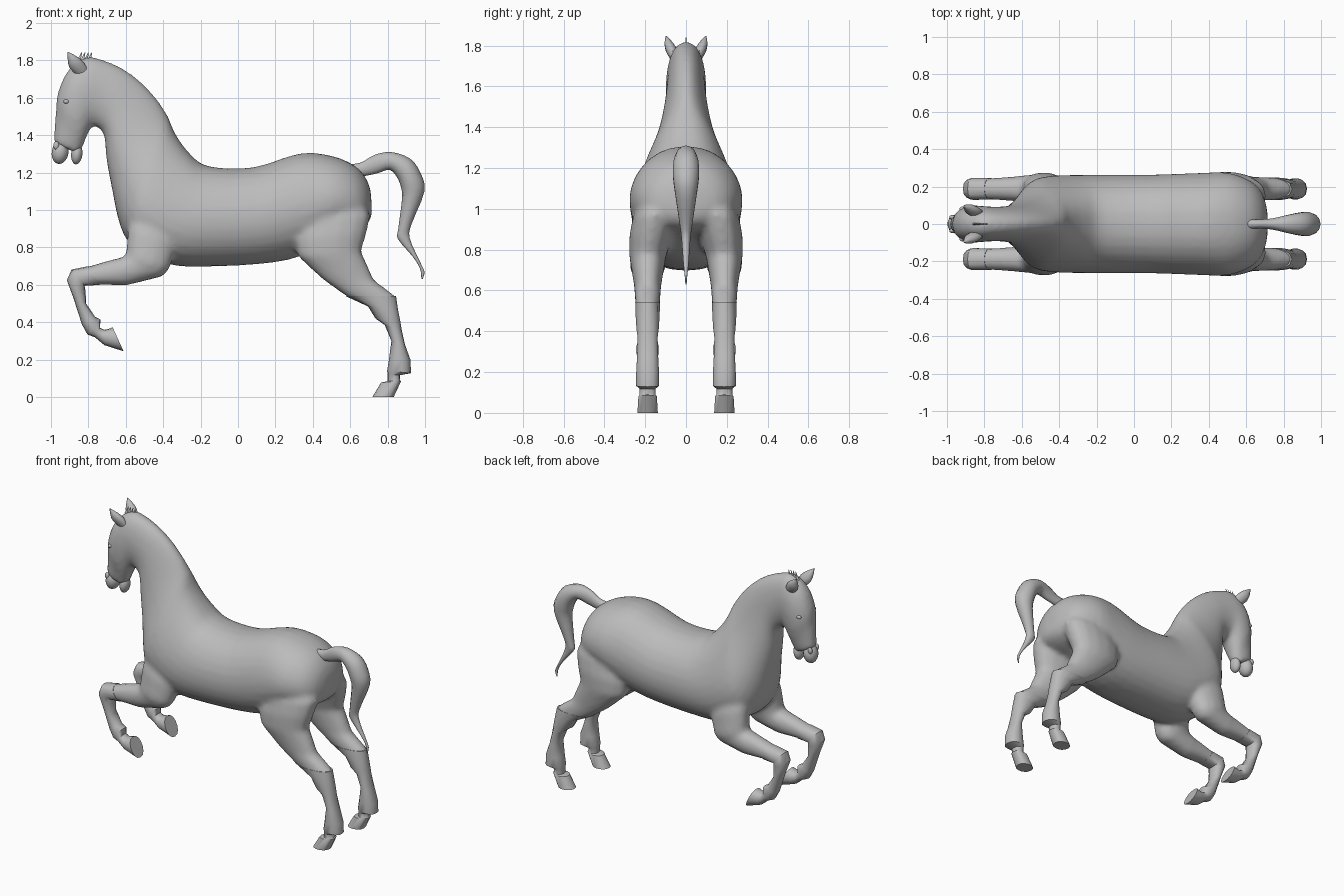
import bpy, bmesh, math
from mathutils import Vector

grey = bpy.data.materials.new("plain grey")
grey.diffuse_color = (0.5, 0.5, 0.5, 1)


def finish(name, bm, angle=50):
    bmesh.ops.recalc_face_normals(bm, faces=bm.faces)
    me = bpy.data.meshes.new(name)
    bm.to_mesh(me)
    bm.free()
    ob = bpy.data.objects.new(name, me)
    bpy.context.collection.objects.link(ob)
    me.materials.append(grey)
    bpy.ops.object.select_all(action='DESELECT')
    ob.select_set(True)
    bpy.context.view_layer.objects.active = ob
    bpy.ops.object.shade_smooth_by_angle(angle=math.radians(angle))
    return ob


def spline(rows, steps):
    """Catmull-Rom interpolation of ring rows."""
    out = []
    for i in range(len(rows) - 1):
        p = [rows[max(0, min(len(rows) - 1, i + k))] for k in (-1, 0, 1, 2)]
        for s in range(steps):
            t = s / steps
            out.append([0.5 * (2 * b + (c - a) * t + (2 * a - 5 * b + 4 * c - d) * t * t
                               + (3 * b - a - 3 * c + d) * t ** 3) for a, b, c, d in zip(*p)])
    return out + [rows[-1]]


def loft(name, rows, centre=lambda z: 0, sides=14, steps=1, power=1.0, angle=50):
    """Rows: top x, z, bottom x, z, half width and optional egg factor (wider below)."""
    bm = bmesh.new()
    rings = []
    for ax, az, bx, bz, w, *egg in spline(rows, steps):
        k = egg[0] if egg else 0
        y = centre((az + bz) / 2)
        ring = []
        for i in range(sides):
            t = 2 * math.pi * i / sides
            c, s = math.cos(t), math.sin(t)
            u = 0.5 + 0.5 * c
            s = math.copysign(abs(s) ** power, s)
            ring.append(bm.verts.new((bx + (ax - bx) * u, y + w * s * (1 - k * c),
                                      bz + (az - bz) * u)))
        rings.append(ring)
    for a, b in zip(rings, rings[1:]):
        for i in range(sides):
            j = (i + 1) % sides
            bm.faces.new((a[i], a[j], b[j], b[i]))
    bm.faces.new(rings[0])
    bm.faces.new(rings[-1])
    return finish(name, bm, angle)


def ball(name, loc, size, tilt=0):
    bm = bmesh.new()
    bmesh.ops.create_uvsphere(bm, u_segments=14, v_segments=10, radius=1)
    c, s = math.cos(tilt), math.sin(tilt)
    for v in bm.verts:
        x, y, z = (a * b for a, b in zip(v.co, size))
        v.co = Vector(loc) + Vector((x * c + z * s, y, z * c - x * s))
    return finish(name, bm)


# trunk, neck and head in one loft
body = loft("body_neck_and_head", [
    (.71, 1.10, .717, .98, .06, 0), (.685, 1.17, .695, .93, .155, .1),
    (.62, 1.24, .63, .89, .228, .1), (.50, 1.29, .50, .85, .274, .08),
    (.33, 1.303, .33, .752, .272, .05), (.08, 1.228, .12, .712, .264, .05),
    (-.16, 1.235, -.2, .697, .263, .08), (-.26, 1.305, -.36, .708, .258, .18),
    (-.335, 1.408, -.5, .765, .245, .32), (-.37, 1.493, -.592, .837, .222, .42),
    (-.405, 1.553, -.64, .95, .18, .42), (-.445, 1.608, -.673, 1.11, .14, .35),
    (-.51, 1.678, -.703, 1.27, .112, .25), (-.61, 1.753, -.713, 1.39, .097, .15),
    (-.73, 1.806, -.737, 1.432, .092, .05), (-.82, 1.814, -.777, 1.452, .095, 0),
    (-.912, 1.742, -.793, 1.427, .1, 0), (-.965, 1.62, -.813, 1.383, .092, 0),
    (-.975, 1.51, -.828, 1.342, .072, 0), (-.988, 1.36, -.85, 1.30, .052, 0)],
    sides=28, steps=3, power=.88)

# lips and chin
ball("upper_lip", (-.951, 0, 1.31), (.046, .052, .064), .15)
ball("chin", (-.862, 0, 1.30), (.031, .042, .056), .1)

# tail
loft("tail", [
    (.60, 1.245, .60, 1.18, .03), (.66, 1.255, .66, 1.18, .025),
    (.73, 1.295, .74, 1.195, .03), (.82, 1.31, .81, 1.215, .048),
    (.92, 1.275, .85, 1.175, .062), (.975, 1.20, .872, 1.12, .065),
    (.997, 1.10, .877, 1.06, .055), (.93, .93, .857, .90, .03),
    (.918, .85, .855, .845, .022), (.975, .72, .935, .75, .013),
    (.997, .67, .974, .685, .007), (.987, .63, .98, .632, .003)], steps=3)

# small spikes of hair on the poll
for i in range(4):
    x = -.80 - .018 * i
    loft("forelock_tuft", [(x - .012, 1.79, x + .012, 1.79, .007),
                           (x + .016, 1.842, x + .02, 1.842, .001)], sides=6)

hind = [  # thigh to hock, then cannon, fetlock and hoof
    (.38, 1.08, .64, 1.10, .08), (.30, .93, .71, .97, .108),
    (.295, .84, .69, .88, .108), (.32, .75, .66, .78, .091),
    (.45, .63, .73, .625, .068), (.575, .54, .845, .54, .062),
    (.695, .485, .855, .47, .06), (.735, .42, .867, .41, .056),
    (.785, .385, .875, .36, .05), (.82, .30, .893, .28, .052),
    (.807, .20, .922, .20, .057), (.797, .14, .925, .128, .057),
    (.80, .12, .866, .117, .04), (.80, .085, .865, .09, .04),
    (.765, .078, .872, .085, .046), (.718, 0, .832, 0, .051)]
fore = [  # shoulder to knee, then cannon, fetlock and hoof
    (-.54, 1.08, -.30, .98, .06), (-.59, .90, -.33, .80, .09),
    (-.60, .765, -.365, .685, .09), (-.615, .748, -.40, .645, .08),
    (-.67, .738, -.59, .597, .068), (-.80, .70, -.74, .60, .058),
    (-.89, .682, -.82, .595, .06), (-.915, .625, -.815, .565, .057),
    (-.88, .53, -.812, .50, .046), (-.835, .39, -.765, .43, .045),
    (-.805, .335, -.735, .415, .05), (-.765, .32, -.738, .37, .042),
    (-.735, .295, -.715, .36, .044), (-.715, .278, -.69, .365, .05),
    (-.612, .245, -.67, .373, .058)]

uppers = []
for side, word in ((1, "left"), (-1, "right")):
    # legs lean inward where they enter the trunk
    for name, rows in (("hind", hind), ("front", fore)):
        def centre(z):
            return side * (.188 - .18 * max(0, z - .77))
        uppers.append(loft(name + "_thigh_" + word, rows[:7], centre, power=.85))
        loft(name + "_leg_" + word, rows[5:], centre, power=.82, angle=42)
    # pointed ear
    loft("ear_" + word, [
        (-.86, 1.72, -.80, 1.745, .018), (-.90, 1.76, -.825, 1.79, .028),
        (-.91, 1.80, -.86, 1.82, .022), (-.912, 1.846, -.907, 1.846, .003)],
        lambda z: side * (.084 + .35 * (z - 1.81)), sides=10, steps=2)
    # eye and nostril
    ball("eye_" + word, (-.918, side * .08, 1.58), (.016, .013, .012))
    ball("nostril_" + word, (-.972, side * .036, 1.345), (.016, .012, .022))

# blend the thighs and shoulders into the trunk
bpy.ops.object.select_all(action='DESELECT')
for ob in uppers + [body]:
    ob.select_set(True)
bpy.context.view_layer.objects.active = body
bpy.ops.object.join()
body.modifiers.clear()
remesh = body.modifiers.new("blend", 'REMESH')
remesh.mode = 'VOXEL'
remesh.voxel_size = .015
remesh.use_smooth_shade = True
soften = body.modifiers.new("soften", 'SMOOTH')
soften.factor = .5
soften.iterations = 10
